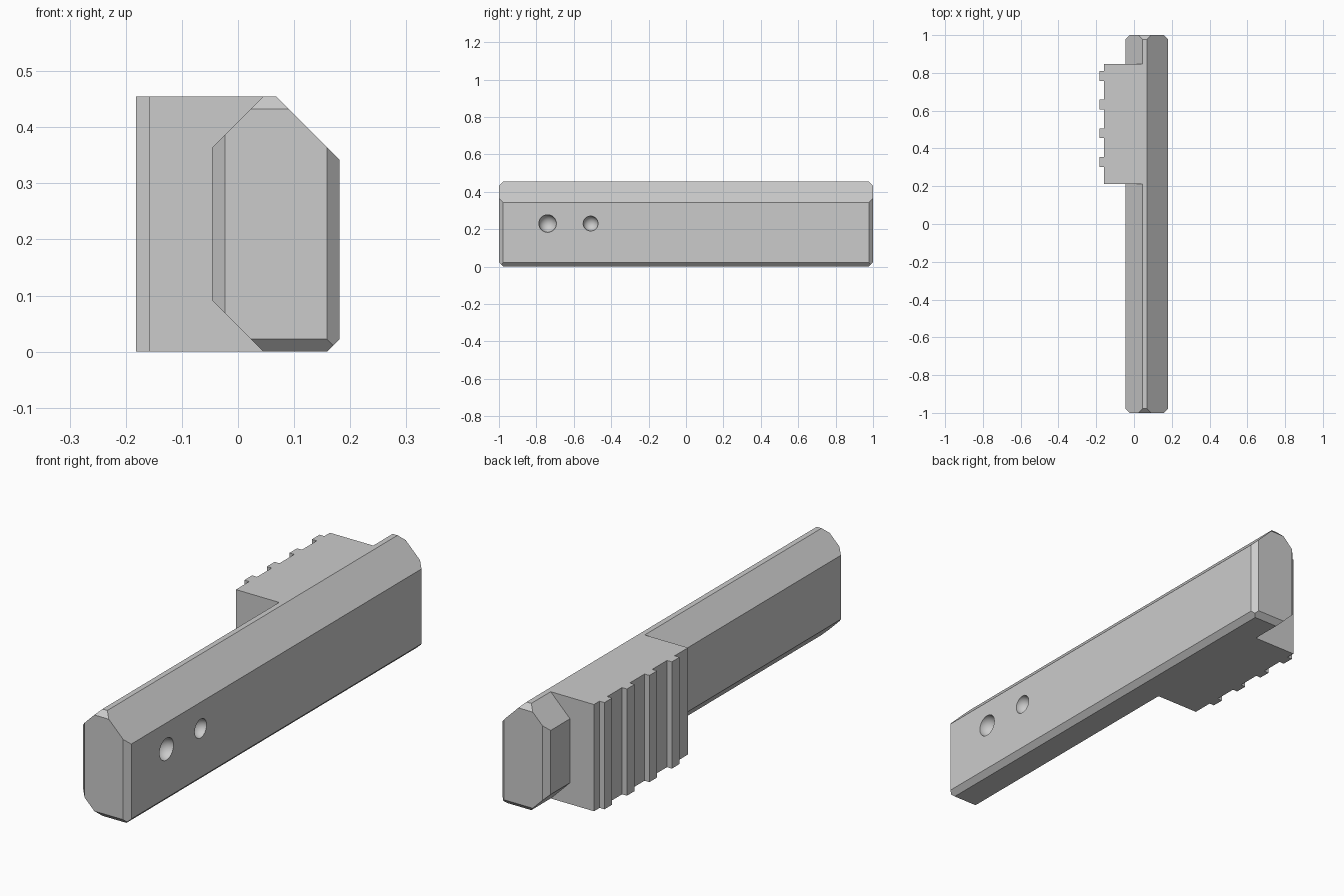
import bpy, bmesh
from mathutils import Vector

cube = bpy.data.objects.get("Cube")
if cube:
    bpy.data.objects.remove(cube, do_unlink=True)

grey = bpy.data.materials.new("light grey")
grey.use_nodes = True
colour = (0.6, 0.6, 0.6, 1)
grey.diffuse_color = colour
grey.node_tree.nodes["Principled BSDF"].inputs["Base Color"].default_value = colour


def prism(name, profile, axis, start, end):
    """Extrude a closed 3D profile along an axis, from start to end."""
    bm = bmesh.new()
    face = bm.faces.new([bm.verts.new(Vector(p) + axis * start) for p in profile])
    out = bmesh.ops.extrude_face_region(bm, geom=[face])
    moved = [v for v in out["geom"] if isinstance(v, bmesh.types.BMVert)]
    bmesh.ops.translate(bm, verts=moved, vec=axis * (end - start))
    bmesh.ops.recalc_face_normals(bm, faces=bm.faces)
    return bm


def finish(bm, name):
    mesh = bpy.data.meshes.new(name)
    bm.to_mesh(mesh)
    bm.free()
    mesh.materials.append(grey)
    ob = bpy.data.objects.new(name, mesh)
    bpy.context.collection.objects.link(ob)
    return ob


# Long faceted bar
LEFT, RIGHT, TOP, CH = -0.046, 0.181, 0.455, 0.0225
outline = [(LEFT, 0.091), (LEFT, 0.364), (0.045, TOP), (0.068, TOP),
           (RIGHT, 0.342), (RIGHT, CH), (RIGHT - CH, 0), (0.045, 0)]
bm = prism("bar", [(x, 0, z) for x, z in outline], Vector((0, 1, 0)), -1, 1)

# Chamfer the upright and level edges of both ends
for end in (-1, 1):
    for edge, side in (((LEFT, 0), (-1, 0)), ((RIGHT, 0), (1, 0)),
                       ((0, TOP), (0, 1)), ((0, 0), (0, -1))):
        point = Vector((edge[0], end * (1 - CH), edge[1]))
        normal = Vector((side[0], end, side[1]))
        cut = bmesh.ops.bisect_plane(bm, geom=bm.verts[:] + bm.edges[:] + bm.faces[:],
                                     plane_co=point, plane_no=normal, clear_outer=True)
        rim = [e for e in cut["geom_cut"] if isinstance(e, bmesh.types.BMEdge)]
        bmesh.ops.contextual_create(bm, geom=rim)
bmesh.ops.recalc_face_normals(bm, faces=bm.faces)
bar = finish(bm, "bar")

# Two round dimples in the left side
for name, y, radius in (("large_dimple_cutter", -0.74, 0.047),
                        ("small_dimple_cutter", -0.51, 0.04)):
    ball = bmesh.new()
    bmesh.ops.create_uvsphere(ball, u_segments=32, v_segments=16, radius=radius)
    bmesh.ops.translate(ball, verts=ball.verts, vec=(RIGHT, y, 0.23))
    cutter = finish(ball, name)
    cutter.hide_render = True
    cutter.hide_set(True)
    cutter.display_type = 'WIRE'
    cut = bar.modifiers.new(name, 'BOOLEAN')
    cut.operation = 'DIFFERENCE'
    cut.solver = 'EXACT'
    cut.object = cutter

# Apply the cuts so that the dimples can be smoothed
bpy.context.view_layer.update()
cut_mesh = bpy.data.meshes.new_from_object(
    bar.evaluated_get(bpy.context.evaluated_depsgraph_get()))
for m in list(bar.modifiers):
    cutter = m.object
    bar.modifiers.remove(m)
    bpy.data.objects.remove(cutter, do_unlink=True)
bar.data = cut_mesh
bpy.ops.object.select_all(action='DESELECT')
bar.select_set(True)
bpy.context.view_layer.objects.active = bar
bpy.ops.object.shade_smooth_by_angle(angle=0.4)

# Ribbed thumb block: a notched plan raised to the height of the bar
BACK, RIB = -0.159, -0.182
plan = [(0.045, 0.213), (BACK, 0.213)]
for i in range(4):
    y = 0.303 + i * 0.1515
    plan += [(BACK, y), (RIB, y), (RIB, y + 0.052), (BACK, y + 0.052)]
plan += [(BACK, 0.847), (0.045, 0.847)]
finish(prism("thumb_block", [(x, y, 0) for x, y in plan], Vector((0, 0, 1)), 0, TOP),
       "thumb_block")
